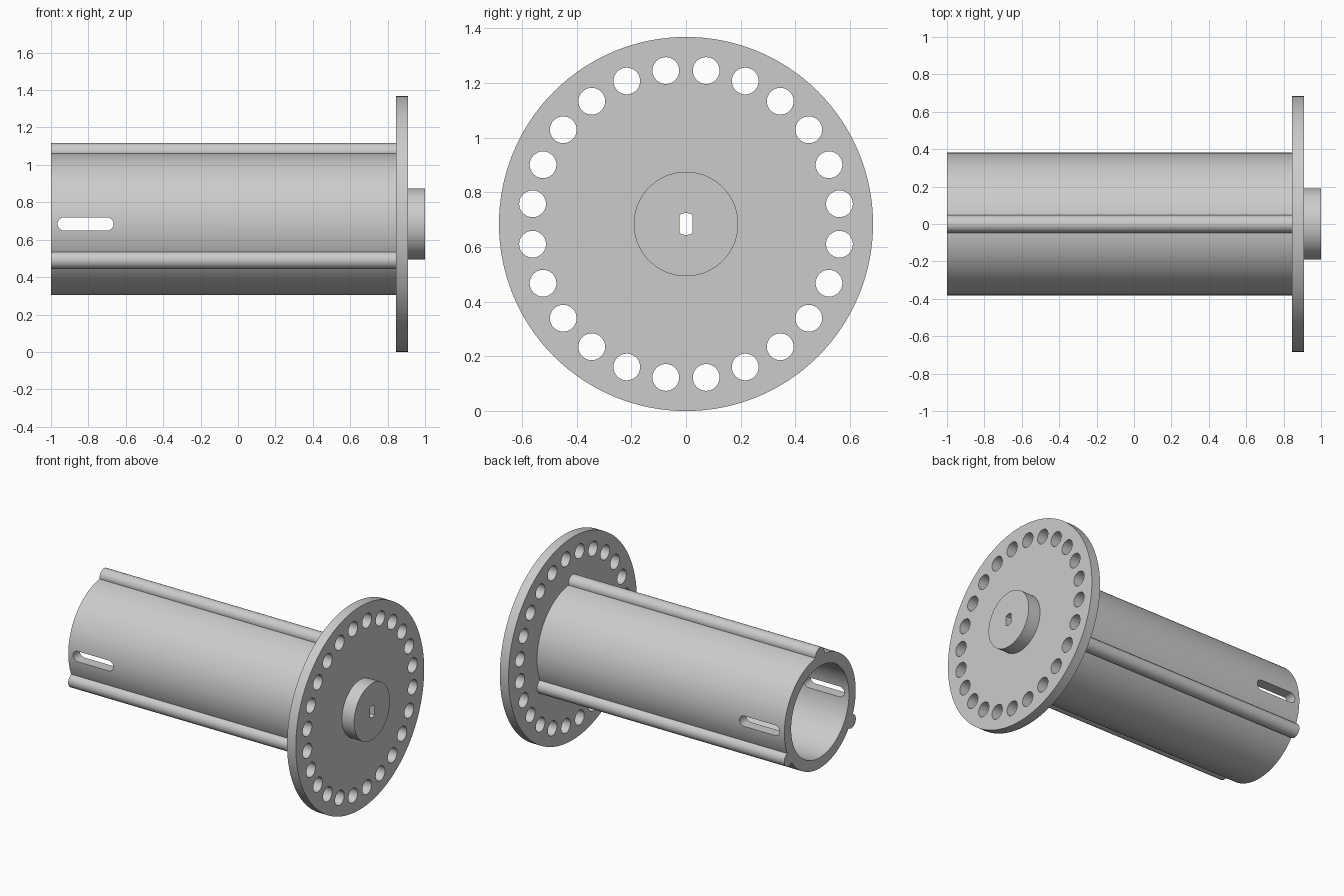
import bpy, bmesh
from math import pi, sin, cos, radians, sqrt, asin
from mathutils import Vector

AXIS_Z = 0.684      # height of the spool axis
DISC_X, HUB_X = 0.845, 0.91

if "Cube" in bpy.data.objects:
    bpy.data.objects.remove(bpy.data.objects["Cube"])

grey = bpy.data.materials.new("light grey")
grey.use_nodes = True
colour = (0.6, 0.6, 0.6, 1)
grey.diffuse_color = colour
grey.node_tree.nodes["Principled BSDF"].inputs["Base Color"].default_value = colour


def prism(name, outline, direction):
    """Extrude a closed outline of points along a direction."""
    bm = bmesh.new()
    face = bm.faces.new([bm.verts.new(p) for p in outline])
    grown = bmesh.ops.extrude_face_region(bm, geom=[face])["geom"]
    bmesh.ops.translate(bm, vec=direction,
                        verts=[v for v in grown if isinstance(v, bmesh.types.BMVert)])
    bmesh.ops.recalc_face_normals(bm, faces=bm.faces)
    mesh = bpy.data.meshes.new(name)
    bm.to_mesh(mesh)
    bm.free()
    mesh.materials.append(grey)
    obj = bpy.data.objects.new(name, mesh)
    bpy.context.collection.objects.link(obj)
    return obj


def rod(name, radius, x0, x1, y=0, z=0, sides=96):
    """Round bar parallel to the spool axis, offset from it by y and z."""
    ring = [(x0, y + radius * cos(2 * pi * i / sides),
             AXIS_Z + z + radius * sin(2 * pi * i / sides)) for i in range(sides)]
    return prism(name, ring, Vector((x1 - x0, 0, 0)))


def cut(obj, cutters):
    for cutter in cutters:
        mod = obj.modifiers.new("cut", "BOOLEAN")
        mod.operation, mod.solver, mod.object = "DIFFERENCE", "EXACT", cutter
        bpy.context.view_layer.objects.active = obj
        bpy.ops.object.modifier_apply(modifier=mod.name)


def discard(cutters):
    for cutter in cutters:
        bpy.data.objects.remove(cutter)


# Hollow drum with a slot through both side walls
drum = rod("drum", 0.38, -1, DISC_X, sides=128)
bore = rod("bore_cutter", 0.308, -1.1, DISC_X + 0.1, sides=128)
slot_outline = []
for centre, start in ((-0.7, -90), (-0.93, 90)):
    for i in range(17):
        a = radians(start + 180 * i / 16)
        slot_outline.append((centre + 0.035 * cos(a), -0.6, AXIS_Z + 0.035 * sin(a)))
slot = prism("slot_cutter", slot_outline, Vector((0, 1.2, 0)))
cut(drum, [bore, slot])
discard([bore, slot])

# Three round ribs along the drum
ribs = []
for i, angle in enumerate((90, 210, 330)):
    a = radians(angle)
    ribs.append(rod(f"rib_{i + 1}", 0.047, -1, DISC_X,
                    0.386 * cos(a), 0.386 * sin(a), 32))
# Keep the ribs out of the bore
bore = rod("bore_cutter", 0.35, -1.1, DISC_X + 0.1, sides=128)
for rib in ribs:
    cut(rib, [bore])
discard([bore])

# Double flat shaft hole, shared by disc and hub
half, radius = 0.024, 0.04
tip = asin(half / radius)
shaft_outline = []
for side in (1, -1):
    for i in range(9):
        a = tip * (1 - i / 4)
        shaft_outline.append((0.7, side * radius * sin(a), AXIS_Z + side * radius * cos(a)))
shaft = prism("shaft_cutter", shaft_outline, Vector((0.4, 0, 0)))

# End disc with a circle of holes
disc = rod("end_disc", 0.684, DISC_X, HUB_X, sides=128)
holes = []
for i in range(24):
    a = radians(7.5 + 15 * i)
    holes.append(rod("hole_cutter", 0.049, DISC_X - 0.1, HUB_X + 0.1,
                     0.566 * cos(a), 0.566 * sin(a), 32))
cut(disc, holes + [shaft])

# Hub outside the disc
hub = rod("hub", 0.191, HUB_X, 1, sides=96)
cut(hub, [shaft])
discard(holes + [shaft])

# Smooth round walls, crisp rims
bpy.ops.object.select_all(action="DESELECT")
for obj in [drum, disc, hub] + ribs:
    obj.select_set(True)
bpy.context.view_layer.objects.active = drum
bpy.ops.object.shade_smooth_by_angle(angle=radians(30))
